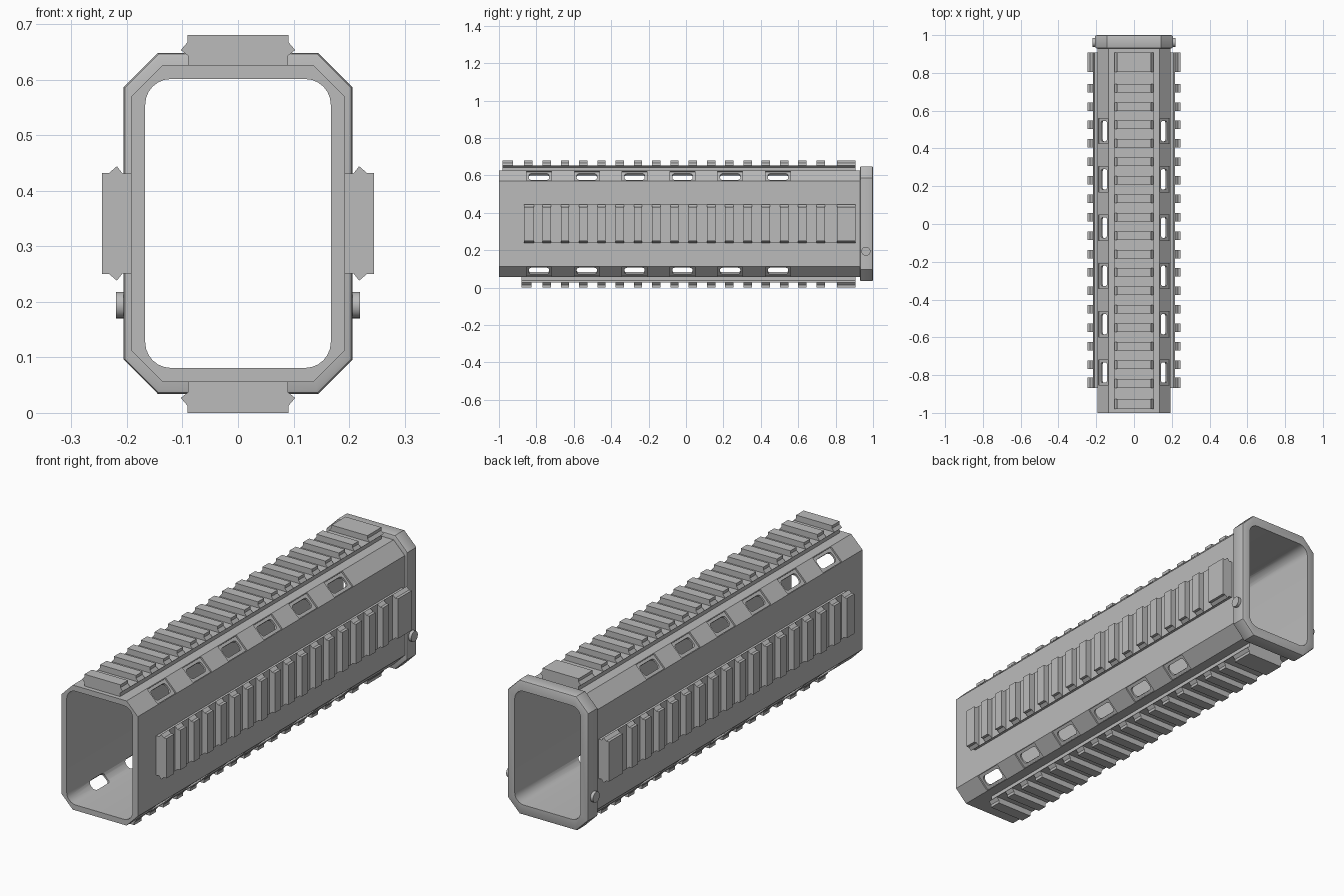
import bpy, bmesh, math
from mathutils import Matrix, Vector

if "Cube" in bpy.data.objects:
    bpy.data.objects.remove(bpy.data.objects["Cube"])

ZC = 0.341                     # height of the tube axis
grey = bpy.data.materials.new("matte grey")
grey.diffuse_color = (0.5, 0.5, 0.5, 1)
grey.use_nodes = True
grey.node_tree.nodes["Principled BSDF"].inputs["Base Color"].default_value = grey.diffuse_color


def prism(bm, pts, y0, y1):
    """Extrude an x-z outline along y."""
    a = [bm.verts.new((x, y0, z)) for x, z in pts]
    b = [bm.verts.new((x, y1, z)) for x, z in pts]
    bm.faces.new(a)
    bm.faces.new(b[::-1])
    n = len(pts)
    for i in range(n):
        j = (i + 1) % n
        bm.faces.new((a[j], a[i], b[i], b[j]))


def finish(name, bm):
    bmesh.ops.recalc_face_normals(bm, faces=bm.faces)
    me = bpy.data.meshes.new(name)
    bm.to_mesh(me)
    bm.free()
    me.materials.append(grey)
    ob = bpy.data.objects.new(name, me)
    bpy.context.collection.objects.link(ob)
    return ob


def corner_rect(hx, hz, c, steps=0):
    """Rectangle with chamfered (steps=0) or rounded corners."""
    pts = []
    for q, (sx, sz) in enumerate([(1, 1), (-1, 1), (-1, -1), (1, -1)]):
        n = max(steps, 1)
        for i in range(n + 1):
            a = math.pi / 2 * (q + i / n)
            pts.append((sx * (hx - c) + c * math.cos(a),
                        ZC + sz * (hz - c) + c * math.sin(a)))
    return pts


def cut(ob, cutter):
    m = ob.modifiers.new("cut", 'BOOLEAN')
    m.operation = 'DIFFERENCE'
    m.solver = 'EXACT'
    m.object = cutter
    bpy.context.view_layer.objects.active = ob
    bpy.ops.object.modifier_apply(modifier=m.name)
    bpy.data.objects.remove(cutter)


def smooth(ob):
    bpy.ops.object.select_all(action='DESELECT')
    ob.select_set(True)
    bpy.context.view_layer.objects.active = ob
    bpy.ops.object.shade_smooth_by_angle(angle=math.radians(25))


def bore():
    bm = bmesh.new()
    prism(bm, corner_rect(0.167, 0.26, 0.046, 6), -1.2, 1.2)
    return finish("bore_cutter", bm)


def slot_boxes(name, width, length, depth, rounding):
    """Boxes straddling the four chamfers, six along each."""
    bm = bmesh.new()
    for sx in (-1, 1):
        for sz in (-1, 1):
            rot = Matrix.Rotation(sx * sz * math.pi / 4, 4, 'Y')
            for k in range(6):
                loc = Vector((sx * 0.164, -0.786 + 0.2556 * k, ZC + sz * 0.2565))
                mat = Matrix.Translation(loc) @ rot @ Matrix.Diagonal((width, length, depth, 1))
                new = bmesh.ops.create_cube(bm, size=1, matrix=mat)["verts"]
                if rounding:
                    axis = rot @ Vector((0, 0, 1))
                    edges = {e for v in new for e in v.link_edges
                             if abs((e.verts[0].co - e.verts[1].co).normalized().dot(axis)) > 0.99}
                    bmesh.ops.bevel(bm, geom=list(edges), offset=rounding,
                                    segments=3, profile=0.5, affect='EDGES')
    return finish(name, bm)


# Tube: chamfered outside, rounded bore, recessed vent slots
bm = bmesh.new()
prism(bm, corner_rect(0.193, 0.285, 0.057), -1.0, 0.95)
tube = finish("tube", bm)
cut(tube, bore())
cut(tube, slot_boxes("pocket_cutter", 0.074, 0.134, 0.014, 0))
cut(tube, slot_boxes("slot_cutter", 0.048, 0.108, 0.12, 0.014))
smooth(tube)

# Rear collar with softened outer rims
bm = bmesh.new()
prism(bm, corner_rect(0.206, 0.307, 0.062), 0.93, 1.0)
rims = [e for e in bm.edges if abs(e.verts[0].co.y - e.verts[1].co.y) < 1e-5]
bmesh.ops.bevel(bm, geom=rims, offset=0.008, segments=2, profile=0.5, affect='EDGES')
collar = finish("rear_collar", bm)
cut(collar, bore())
smooth(collar)

# Pins through the collar sides
for side, name in ((-1, "left_pin"), (1, "right_pin")):
    bm = bmesh.new()
    mat = Matrix.Translation((side * 0.205, 0.962, 0.194)) @ Matrix.Rotation(math.pi / 2, 4, 'Y')
    bmesh.ops.create_cone(bm, cap_ends=True, segments=20, radius1=0.024,
                          radius2=0.024, depth=0.03, matrix=mat)
    smooth(finish(name, bm))

# Toothed rails: (half width, depth below the tooth top)
BASE = [(0.103, 0.027), (0.09, 0.037), (0.09, 0.058)]
TOOTH = [(0.091, 0.0), (0.091, 0.013), (0.103, 0.027)]


def rail(name, angle, dist, start):
    n = (math.sin(angle), math.cos(angle))
    t = (n[1], -n[0])

    def outline(half):
        full = half + [(-w, h) for w, h in reversed(half)]
        return [(n[0] * (dist - h) + t[0] * w,
                 ZC + n[1] * (dist - h) + t[1] * w) for w, h in full]

    bm = bmesh.new()
    prism(bm, outline(BASE), start, 0.907)
    teeth = [(-0.767 + 0.0976 * k, -0.722 + 0.0976 * k) for k in range(16)]
    teeth += [(start, start + 0.054), (0.806, 0.907)]
    if start < -0.95:
        teeth.append((-0.867, -0.82))
    for y0, y1 in teeth:
        prism(bm, outline(TOOTH), y0, y1)
    finish(name, bm)


rail("top_rail", 0, 0.339, -0.98)
rail("bottom_rail", math.pi, 0.341, -0.88)
rail("right_rail", math.pi / 2, 0.245, -0.867)
rail("left_rail", -math.pi / 2, 0.245, -0.867)
